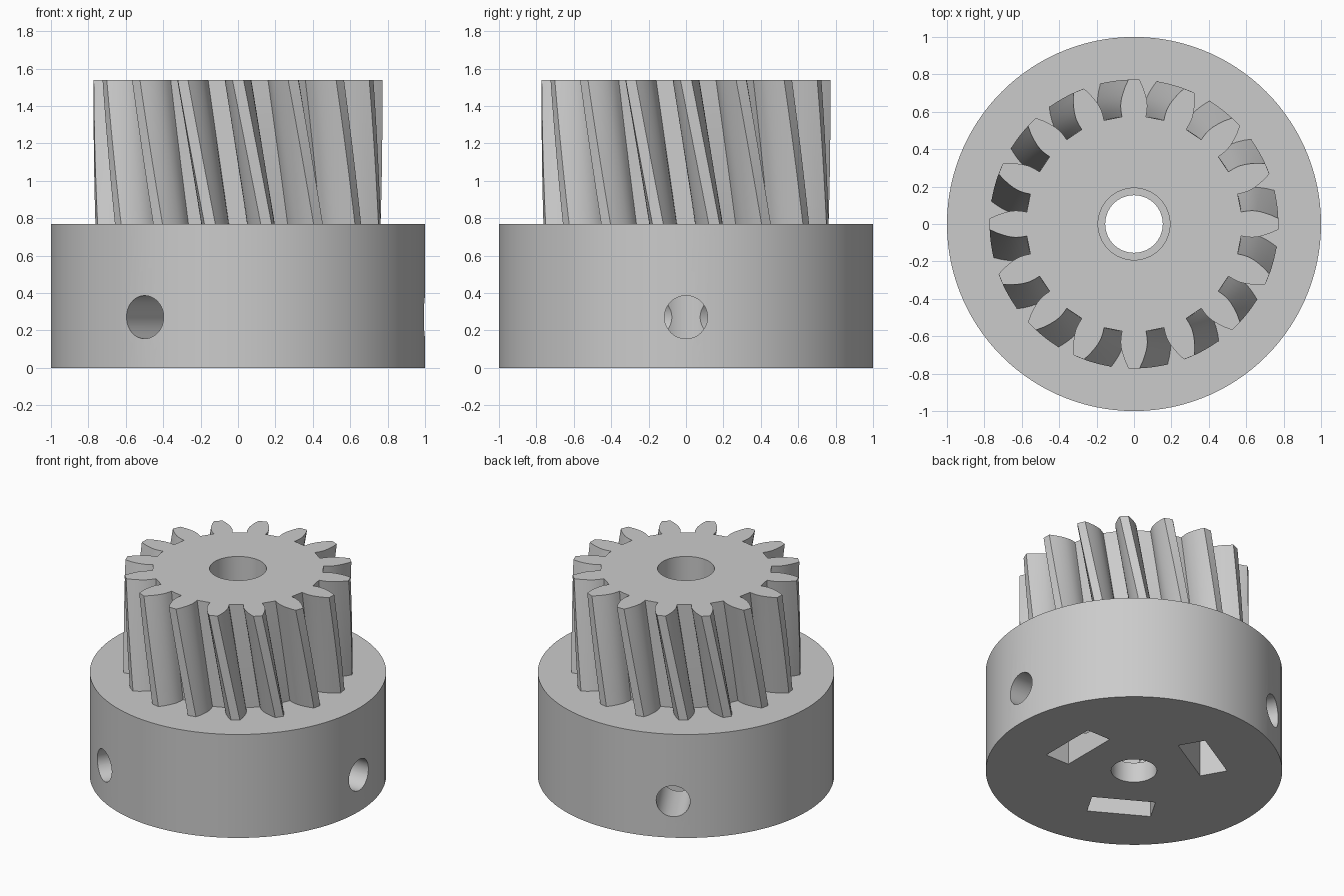
import bpy
import bmesh
import math
from mathutils import Matrix, Vector

default = bpy.data.objects.get("Cube")
if default:
    bpy.data.objects.remove(default, do_unlink=True)

TEETH = 16
HUB_HEIGHT = 0.77
TOP = 1.54
TWIST = math.radians(11.25)   # helix turn over the gear height

# Single flat material
grey = bpy.data.materials.new("light_grey")
grey.use_nodes = True
colour = (0.6, 0.6, 0.6, 1)
grey.diffuse_color = colour
grey.node_tree.nodes["Principled BSDF"].inputs["Base Color"].default_value = colour


def make_object(name, bm):
    bmesh.ops.recalc_face_normals(bm, faces=bm.faces)
    mesh = bpy.data.meshes.new(name)
    bm.to_mesh(mesh)
    bm.free()
    mesh.materials.append(grey)
    obj = bpy.data.objects.new(name, mesh)
    bpy.context.collection.objects.link(obj)
    return obj


def cylinder(name, radius, z0, z1, segments, turn=Matrix()):
    bm = bmesh.new()
    place = turn @ Matrix.Translation((0, 0, (z0 + z1) / 2))
    bmesh.ops.create_cone(bm, cap_ends=True, segments=segments, radius1=radius,
                          radius2=radius, depth=z1 - z0, matrix=place)
    return make_object(name, bm)


def box(name, size, centre, turn):
    bm = bmesh.new()
    place = turn @ Matrix.Translation(centre) @ Matrix.Diagonal((*size, 1))
    bmesh.ops.create_cube(bm, size=1, matrix=place)
    return make_object(name, bm)


def combine(target, tool, operation):
    mod = target.modifiers.new(operation.lower(), "BOOLEAN")
    mod.operation = operation
    mod.solver = "EXACT"
    mod.object = tool
    bpy.context.view_layer.objects.active = target
    bpy.ops.object.modifier_apply(modifier=mod.name)
    bpy.data.objects.remove(tool, do_unlink=True)


def helical_gear(name, z0, z1, layers):
    # Tooth flank: radius and half angle in degrees, from root to tip
    flank = [(0.577, 6.4), (0.61, 6.6), (0.64, 6.4), (0.67, 5.8),
             (0.70, 4.9), (0.735, 3.7), (0.772, 2.2)]
    tooth = [(r, -a) for r, a in flank] + [(r, a) for r, a in reversed(flank)]
    bm = bmesh.new()
    rings = []
    for k in range(layers + 1):
        z = z0 + (z1 - z0) * k / layers
        turn = TWIST * (TOP - z) / (TOP - HUB_HEIGHT)
        ring = []
        for t in range(TEETH):
            for r, a in tooth:
                angle = math.tau * t / TEETH + math.radians(a) + turn
                ring.append(bm.verts.new((r * math.cos(angle), r * math.sin(angle), z)))
        rings.append(ring)
    count = len(rings[0])
    for low, high in zip(rings, rings[1:]):
        for i in range(count):
            j = (i + 1) % count
            bm.faces.new((low[i], low[j], high[j], high[i]))
    bm.faces.new(rings[0])
    bm.faces.new(rings[-1])
    return make_object(name, bm)


# Round hub with the helical gear rising from it
pinion = cylinder("pinion_gear", 1.0, 0, HUB_HEIGHT, 120)
combine(pinion, helical_gear("gear_teeth", HUB_HEIGHT - 0.07, TOP, 12), "UNION")

# Stepped shaft bore, narrower at the bottom
combine(pinion, cylinder("wide_bore", 0.192, 0.15, TOP + 0.2, 64), "DIFFERENCE")
combine(pinion, cylinder("narrow_bore", 0.154, -0.2, 0.2, 64), "DIFFERENCE")

# Three radial screw holes, each with a nut pocket open at the bottom
for i in range(3):
    spin = Matrix.Rotation(math.tau * i / 3, 4, "Z")
    radial = spin @ Matrix.Translation((0, 0, 0.271)) @ Matrix.Rotation(math.pi / 2, 4, "Y")
    combine(pinion, cylinder("screw_hole", 0.115, 0.05, 1.2, 48, radial), "DIFFERENCE")
    pocket = box("nut_pocket", (0.193, 0.435, 0.69), Vector((0.493, 0, 0.145)), spin)
    combine(pinion, pocket, "DIFFERENCE")

# Smooth curved walls, sharp edges kept
bpy.ops.object.select_all(action="DESELECT")
pinion.select_set(True)
bpy.context.view_layer.objects.active = pinion
bpy.ops.object.shade_smooth_by_angle(angle=math.radians(30))
